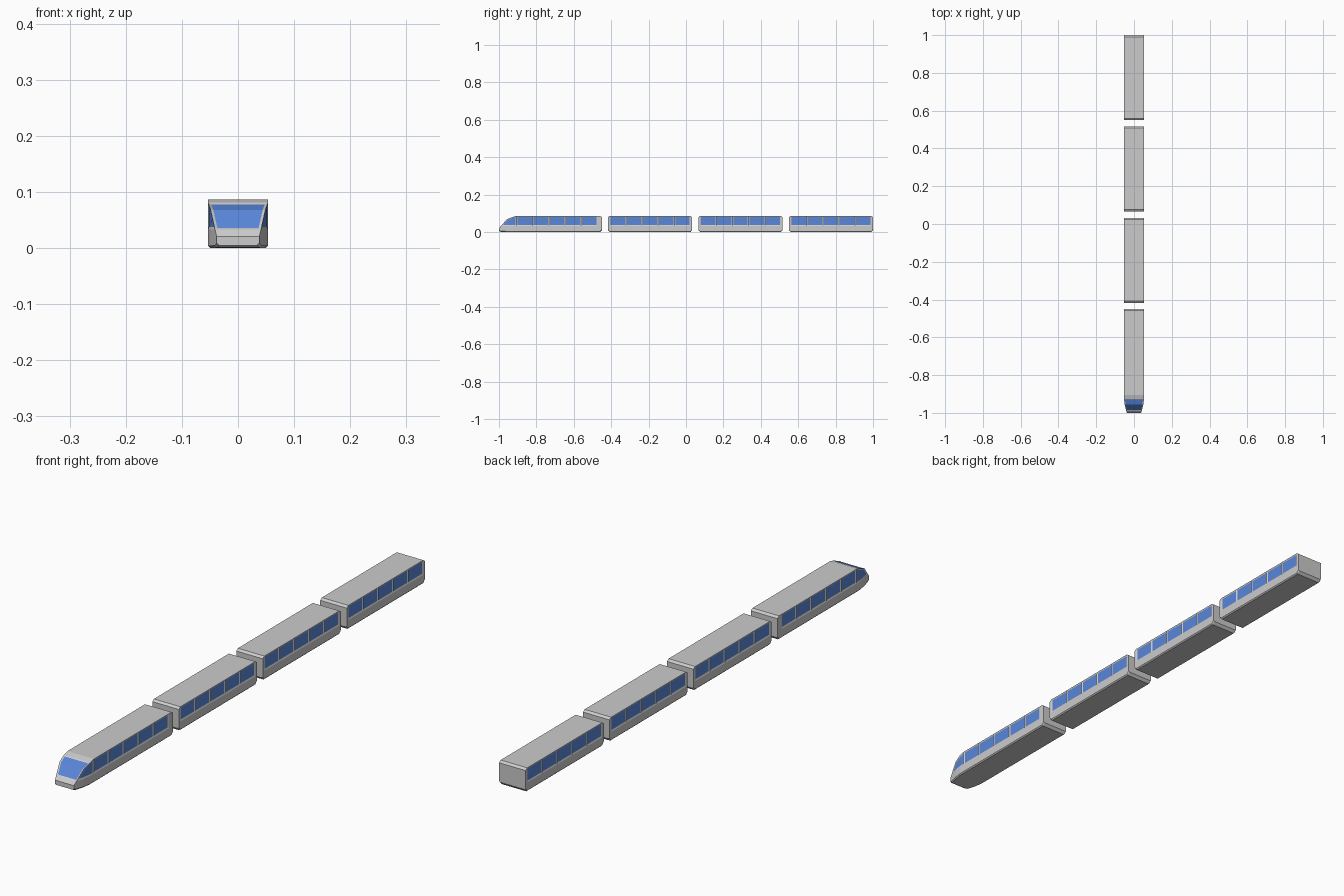
import bpy, bmesh

if "Cube" in bpy.data.objects:
    bpy.data.objects.remove(bpy.data.objects["Cube"])

W, H, BELT, C = 0.0535, 0.0865, 0.033, 0.004
glass_mat = bpy.data.materials.new("window_blue")
glass_mat.diffuse_color = (0.10, 0.24, 0.70, 1)
glass_mat.use_nodes = True
glass_mat.node_tree.nodes["Principled BSDF"].inputs["Base Color"].default_value = glass_mat.diffuse_color


def add_object(name, bm, mat=None):
    mesh = bpy.data.meshes.new(name)
    bm.to_mesh(mesh)
    bm.free()
    if mat:
        mesh.materials.append(mat)
    obj = bpy.data.objects.new(name, mesh)
    bpy.context.collection.objects.link(obj)


def section(y, w, z0, belt, top):
    """Half outline mirrored: chamfered sill, belt line, roof edge."""
    left = [(-w + C, z0), (-w, z0 + C), (-w, belt), (-w, top)]
    return [(x, y, z) for x, z in left + [(-x, z) for x, z in reversed(left)]]


def make_car(name, stations, first_window, nose=False):
    bm = bmesh.new()
    cache = {}

    def vert(p):
        key = tuple(round(c, 5) for c in p)
        if key not in cache:
            cache[key] = bm.verts.new(p)
        return cache[key]

    rings = [[vert(p) for p in section(*s)] for s in stations]
    faces = {}
    for i, (a, b) in enumerate(zip(rings, rings[1:])):
        for k in range(8):
            n = (k + 1) % 8
            vs = list(dict.fromkeys((a[k], a[n], b[n], b[k])))
            if len(vs) > 2:
                faces[i, k] = bm.faces.new(vs)
    for ring in (rings[0], rings[-1]):
        bm.faces.new(list(dict.fromkeys(ring)))
    bmesh.ops.recalc_face_normals(bm, faces=bm.faces)

    # Five recessed windows per side
    panes = [faces[i, k] for i in range(first_window, first_window + 5) for k in (2, 4)]
    bmesh.ops.inset_individual(bm, faces=panes, thickness=0.005, depth=-0.002,
                               use_even_offset=True)
    # Windscreen and nose side windows
    if nose:
        groups = [[faces[1, 3], faces[2, 3]]]
        groups += [[faces[i, k] for i in (1, 2, 3)] for k in (2, 4)]
        for group in groups:
            bmesh.ops.inset_region(bm, faces=group, thickness=0.005, depth=-0.0015,
                                   use_even_offset=True, use_boundary=True)
            panes += group
    for f in panes:
        f.material_index = 1

    # Split shell and glass into two objects
    glass = bm.copy()
    bmesh.ops.delete(bm, geom=[f for f in bm.faces if f.material_index == 1], context='FACES')
    bmesh.ops.delete(glass, geom=[f for f in glass.faces if f.material_index == 0], context='FACES')
    for f in glass.faces:
        f.material_index = 0
    add_object(name + "_body", bm)
    add_object(name + "_windows", glass, glass_mat)


def window_stations(start, end):
    return [(start + (end - start) * i / 5, W, 0, BELT, H) for i in range(6)]


# Lead car with tapered, sloping nose
lead = [(-1.0, 0.038, 0.005, 0.021, 0.021),
        (-0.989, 0.041, 0.001, BELT, BELT),
        (-0.957, 0.049, 0, BELT, 0.069),
        (-0.926, W, 0, BELT, 0.081)]
lead += window_stations(-0.906, -0.474)
lead += [(-0.459, W, 0, BELT, H), (-0.45, W, 0.010, BELT, 0.080)]
make_car("lead_car", lead, 4, nose=True)

# Three identical carriages with chamfered ends
for n, y0 in enumerate((-0.417, 0.0665, 0.55)):
    y1 = y0 + 0.45
    cap = (W, 0.010, BELT, 0.080)
    car = [(y0, *cap)] + window_stations(y0 + 0.009, y1 - 0.009) + [(y1, *cap)]
    make_car(f"carriage_{n + 1}", car, 1)
